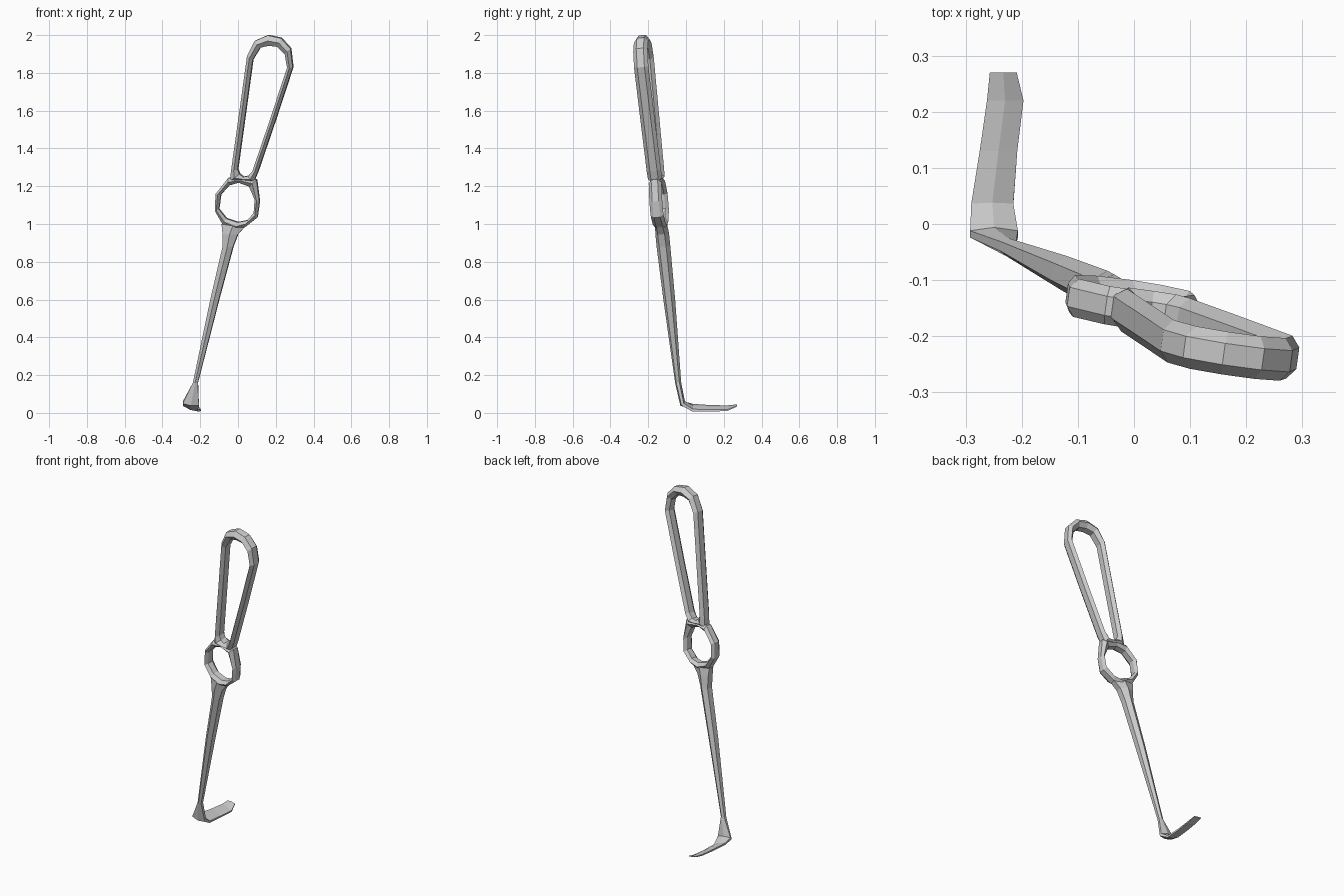
import bpy, bmesh
from mathutils import Vector


def loft(name, sections, closed=False):
    """Skin six-sided sections given as (centre, half width, half depth)."""
    bm = bmesh.new()
    rings = []
    for c, u, v in sections:
        pts = (c + u + v * .5, c + v, c - u + v * .5,
               c - u - v * .5, c - v, c + u - v * .5)
        rings.append([bm.verts.new(p) for p in pts])
    n = len(rings)
    for i in range(n if closed else n - 1):
        a, b = rings[i], rings[(i + 1) % n]
        for k in range(6):
            m = (k + 1) % 6
            bm.faces.new((a[k], a[m], b[m], b[k]))
    if not closed:
        bm.faces.new(rings[0])
        bm.faces.new(rings[-1])
    bmesh.ops.recalc_face_normals(bm, faces=bm.faces)
    me = bpy.data.meshes.new(name)
    bm.to_mesh(me)
    bm.free()
    ob = bpy.data.objects.new(name, me)
    bpy.context.collection.objects.link(ob)
    return ob


def on_plane(x, z):
    """Place a front-view point on the leaning, slightly turned tool plane."""
    axis_x = -0.26 + 0.22 * z
    return Vector((x, -0.03 - 0.105 * (z - 0.05) - 0.15 * (x - axis_x), z))


def section(xo, zo, xi, zi, depth):
    o, i = on_plane(xo, zo), on_plane(xi, zi)
    return (o + i) / 2, (o - i) / 2, Vector((0.14, 1, 0.1)) * depth


# Teardrop handle: outer x, z, inner x, z
handle = [
    (-.035, 1.28, .0, 1.29), (.01, 1.6, .043, 1.6), (.05, 1.89, .08, 1.87),
    (.09, 1.97, .12, 1.935), (.16, 2.0, .165, 1.945), (.23, 1.985, .21, 1.94),
    (.28, 1.93, .25, 1.90), (.292, 1.83, .262, 1.83), (.2, 1.55, .17, 1.55),
    (.108, 1.28, .078, 1.28), (.085, 1.225, .055, 1.255),
    (.03, 1.23, .03, 1.25), (-.04, 1.23, .01, 1.265)]
loft("handle_loop", [section(*p, .038) for p in handle], closed=True)

# Finger ring
ring = [
    (-.12, 1.07, -.10, 1.08), (-.117, 1.16, -.09, 1.155),
    (-.05, 1.245, -.045, 1.205), (.02, 1.245, .005, 1.22),
    (.10, 1.235, .06, 1.2), (.115, 1.12, .09, 1.13),
    (.103, 1.035, .085, 1.06), (.04, .985, .05, 1.02),
    (-.015, .97, 0, 1.01), (-.08, 1.0, -.06, 1.03)]
loft("finger_ring", [section(*p, .034) for p in ring], closed=True)

# Tapering shaft (left x, z, right x, z, half depth), bending into the blade
shaft = [
    (-.085, 1.0, .04, .99, .032), (-.08, .95, .0, .945, .036),
    (-.08, .88, -.025, .88, .036), (-.145, .6, -.10, .6, .031),
    (-.238, .16, -.212, .16, .016)]
sections = [section(*p, ) for p in shaft]
# left x, left z, right x, right z, y, depth vector in y and z
blade = [
    (-.292, .055, -.207, .045, -.018, .012, .012),
    (-.29, .042, -.215, .014, .035, .003, .012),
    (-.275, .036, -.208, .012, .13, 0, .010),
    (-.262, .036, -.197, .014, .22, 0, .008),
    (-.257, .043, -.209, .036, .27, 0, .004)]
for xl, zl, xr, zr, y, dy, dz in blade:
    l, r = Vector((xl, y, zl)), Vector((xr, y, zr))
    sections.append(((l + r) / 2, (l - r) / 2, Vector((0, dy, dz))))
loft("shaft_and_blade", sections)
